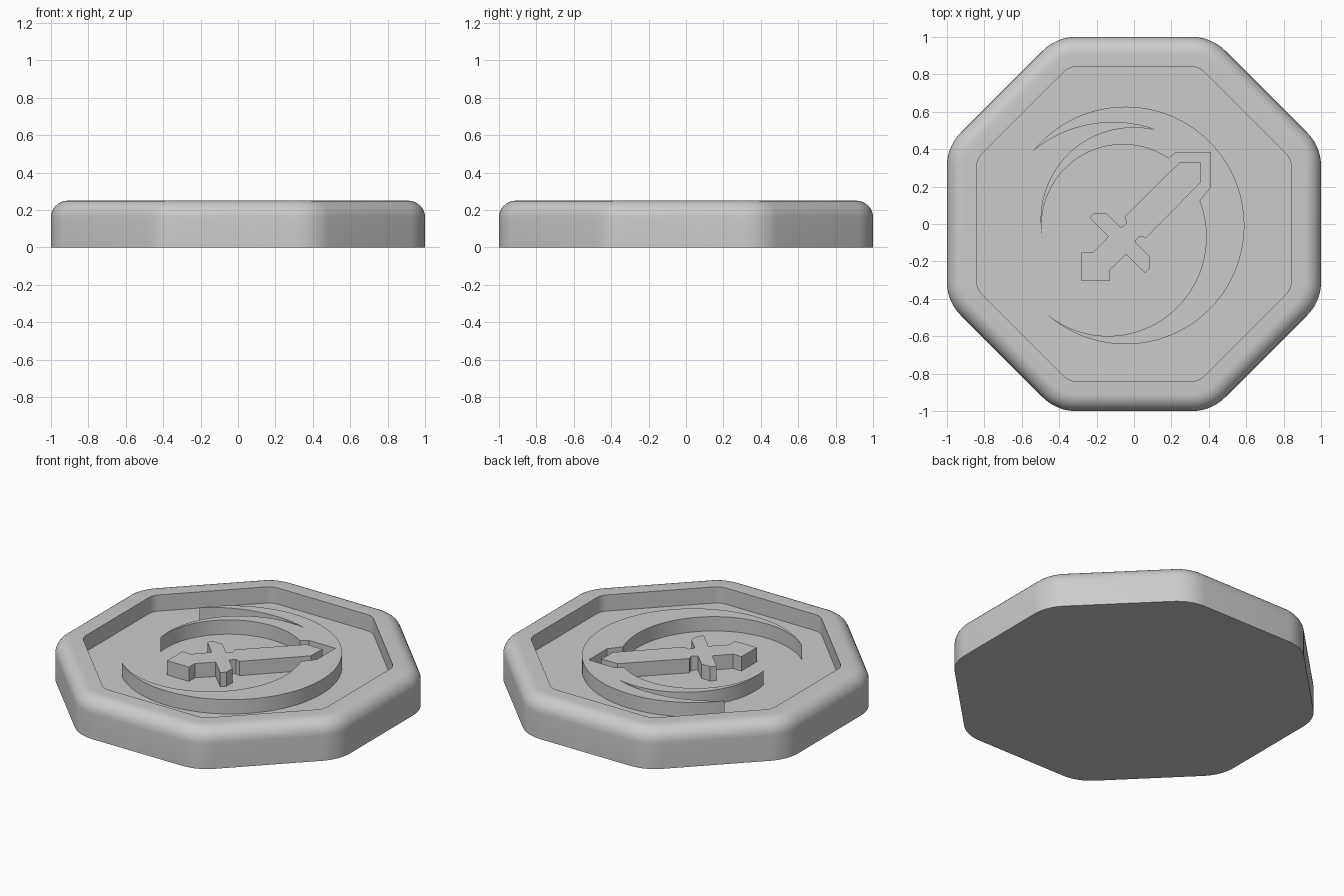
import bpy, bmesh, math
from mathutils import Vector

cube = bpy.data.objects.get("Cube")
if cube:
    bpy.data.objects.remove(cube, do_unlink=True)

HEIGHT, FLOOR, EMBLEM_TOP = 0.25, 0.148, 0.238
CORNER, FILLET = 0.25, 0.09

grey = bpy.data.materials.new("stone grey")
grey.use_nodes = True
colour = (0.6, 0.6, 0.6, 1)
grey.diffuse_color = colour
grey.node_tree.nodes["Principled BSDF"].inputs["Base Color"].default_value = colour


def finish(bm, name):
    bmesh.ops.recalc_face_normals(bm, faces=bm.faces)
    mesh = bpy.data.meshes.new(name)
    bm.to_mesh(mesh)
    bm.free()
    mesh.materials.append(grey)
    obj = bpy.data.objects.new(name, mesh)
    bpy.context.collection.objects.link(obj)
    bpy.ops.object.select_all(action='DESELECT')
    obj.select_set(True)
    bpy.context.view_layer.objects.active = obj
    bpy.ops.object.shade_smooth_by_angle(angle=math.radians(30))
    return obj


def octagon(apothem, z, steps=8):
    """Octagon outline with rounded corners, offset from a shared core."""
    core = 1 - CORNER
    points = []
    for k in range(8):
        mid = math.radians(22.5 + 45 * k)
        centre = Vector((math.cos(mid), math.sin(mid), 0)) * core / math.cos(math.pi / 8)
        for i in range(steps + 1):
            a = mid + math.radians(45) * (i / steps - 0.5)
            points.append(centre + Vector((math.cos(a), math.sin(a), 0)) * (apothem - core)
                          + Vector((0, 0, z)))
    return points


def arc(centre, start, end, turn, steps=48):
    """Arc from start to end; turn is 1 for anticlockwise, -1 for clockwise."""
    c = Vector(centre)
    s, e = Vector(start) - c, Vector(end) - c
    a0, a1 = math.atan2(s.y, s.x), math.atan2(e.y, e.x)
    sweep = turn * ((turn * (a1 - a0)) % math.tau)
    points = []
    for i in range(steps):
        t = i / steps
        r = s.length + (e.length - s.length) * t
        a = a0 + sweep * t
        points.append((c.x + r * math.cos(a), c.y + r * math.sin(a)))
    return points


def raised_shape(name, outline):
    bm = bmesh.new()
    face = bm.faces.new([bm.verts.new((x, y, FLOOR)) for x, y in outline])
    out = bmesh.ops.extrude_face_region(bm, geom=[face])
    for v in out["geom"]:
        if isinstance(v, bmesh.types.BMVert):
            v.co.z = EMBLEM_TOP
    return finish(bm, name)


# Octagonal token body: side, rounded shoulder, rim, recess wall and floor
profile = [(1, 0)]
for i in range(9):
    a = math.pi / 2 * i / 8
    profile.append((1 - FILLET + FILLET * math.cos(a), HEIGHT - FILLET + FILLET * math.sin(a)))
profile += [(0.84, HEIGHT), (0.84, FLOOR)]
bm = bmesh.new()
rings = [[bm.verts.new(p) for p in octagon(a, z)] for a, z in profile]
for low, high in zip(rings, rings[1:]):
    for i in range(len(low)):
        j = (i + 1) % len(low)
        bm.faces.new((low[i], low[j], high[j], high[i]))
bm.faces.new(rings[0])
bm.faces.new(rings[-1])
finish(bm, "token_body")

# Swirling ring with tapered ends and a notch around the blade tip
upper_end, lower_end = (-0.54, 0.39), (-0.48, -0.47)
left_end, slit_tip = (-0.49, -0.07), (0.11, 0.505)
notch = [(0.35, 0.125), (0.41, 0.2), (0.41, 0.383), (0.225, 0.383), (0.185, 0.35)]
ring = arc((-0.045, -0.008), upper_end, lower_end, -1, 96)
ring += arc((-0.15, -0.08), lower_end, notch[0], 1)
ring += notch[:-1]
ring += arc((-0.06, -0.01), notch[-1], left_end, 1)
ring += arc((-0.01, 0.015), left_end, slit_tip, -1)
ring += arc((-0.12, -0.13), slit_tip, upper_end, 1)
raised_shape("swirl_ring", ring)

# Dagger: half outline from tip to pommel, mirrored across its diagonal axis
AXIS = 0.025
half = [(0.356, 0.33), (0.245, 0.33), (-0.05, 0.039), (-0.04, 0.005), (-0.07, -0.02),
        (-0.15, 0.06), (-0.21, 0.06), (-0.238, 0.035), (-0.137, -0.067),
        (-0.22, -0.153), (-0.28, -0.153), (-0.28, -0.305)]
other = [(y + AXIS, x - AXIS) for x, y in half[1:-1]]
raised_shape("dagger", half + other[::-1])
